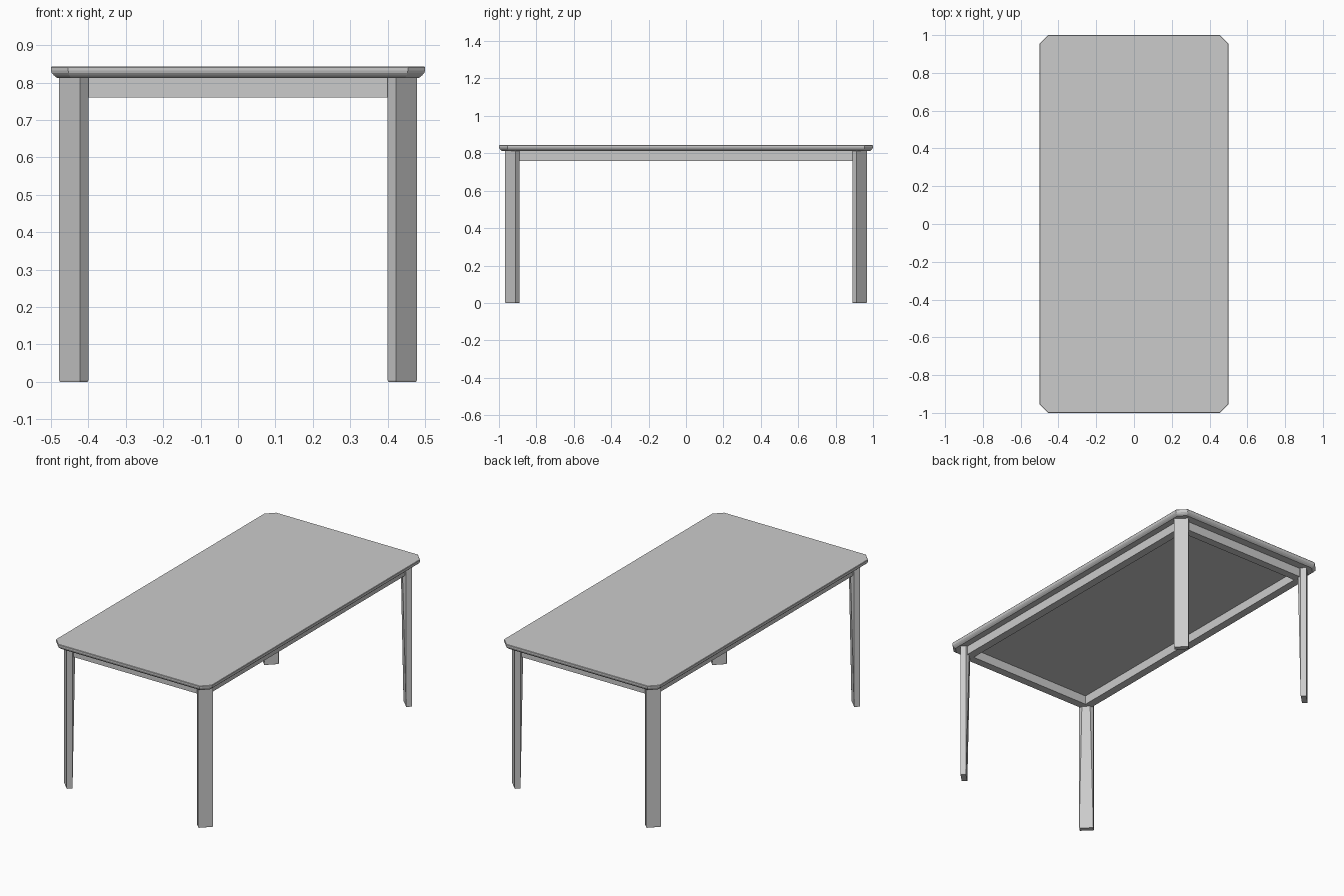
import bpy, bmesh

if "Cube" in bpy.data.objects:
    bpy.data.objects.remove(bpy.data.objects["Cube"])


def loft(name, rings, smooth=None):
    """Skin a stack of equal-length rings of points and cap both ends."""
    bm = bmesh.new()
    loops = [[bm.verts.new(p) for p in r] for r in rings]
    n = len(loops[0])
    for a, b in zip(loops, loops[1:]):
        for i in range(n):
            j = (i + 1) % n
            bm.faces.new((a[i], a[j], b[j], b[i]))
    bm.faces.new(loops[0][::-1])
    bm.faces.new(loops[-1])
    bmesh.ops.recalc_face_normals(bm, faces=bm.faces)
    me = bpy.data.meshes.new(name)
    bm.to_mesh(me)
    bm.free()
    ob = bpy.data.objects.new(name, me)
    bpy.context.collection.objects.link(ob)
    return ob


def octagon(inset, z, c=0.046):
    x, y = 0.5 - inset, 1.0 - inset
    c -= inset * 0.586
    return [(x, -y + c, z), (x, y - c, z), (x - c, y, z), (-x + c, y, z),
            (-x, y - c, z), (-x, -y + c, z), (-x + c, -y, z), (x - c, -y, z)]


# Table top: clipped corners, straight lip, undercut lower edge
PROFILE = [(0.017, 0.812), (0.008, 0.819), (0.002, 0.826), (0.0, 0.833),
           (0.0, 0.841), (0.002, 0.8435)]
loft("table_top", [octagon(i, z) for i, z in PROFILE])

# Legs: diagonal boards whose inner side thickens towards the top
A, B, C, D = (0.478, 0.912), (0.422, 0.967), (0.40, 0.945), (0.456, 0.89)
FOOT = [A, B, C, (0.4005, 0.9445), (0.4555, 0.8905), D]
HEAD = [A, B, C, (0.40, 0.92), (0.431, 0.89), D]
for sx, xn in ((-1, "left"), (1, "right")):
    for sy, yn in ((-1, "front"), (1, "back")):
        def ring(pts, z, k=1.0):
            cx, cy = 0.439, 0.9285
            return [(sx * (cx + (x - cx) * k), sy * (cy + (y - cy) * k), z)
                    for x, y in pts]
        loft(f"{yn}_{xn}_leg", [ring(FOOT, 0, 0.95), ring(FOOT, 0.004),
                                ring(HEAD, 0.812)])


# Aprons under the top, meeting behind the legs
def box(name, x0, x1, y0, y1, z0=0.76, z1=0.813):
    loft(name, [[(x0, y0, z), (x1, y0, z), (x1, y1, z), (x0, y1, z)]
                for z in (z0, z1)])


XI, XO, YI, YO = 0.40, 0.447, 0.89, 0.937
for s, xn, yn in ((-1, "left", "front"), (1, "right", "back")):
    box(f"{yn}_apron", -XI - 0.02, XI + 0.02, *sorted((s * YI, s * YO)))
    box(f"{xn}_apron", *sorted((s * XI, s * XO)), -YI - 0.02, YI + 0.02)
